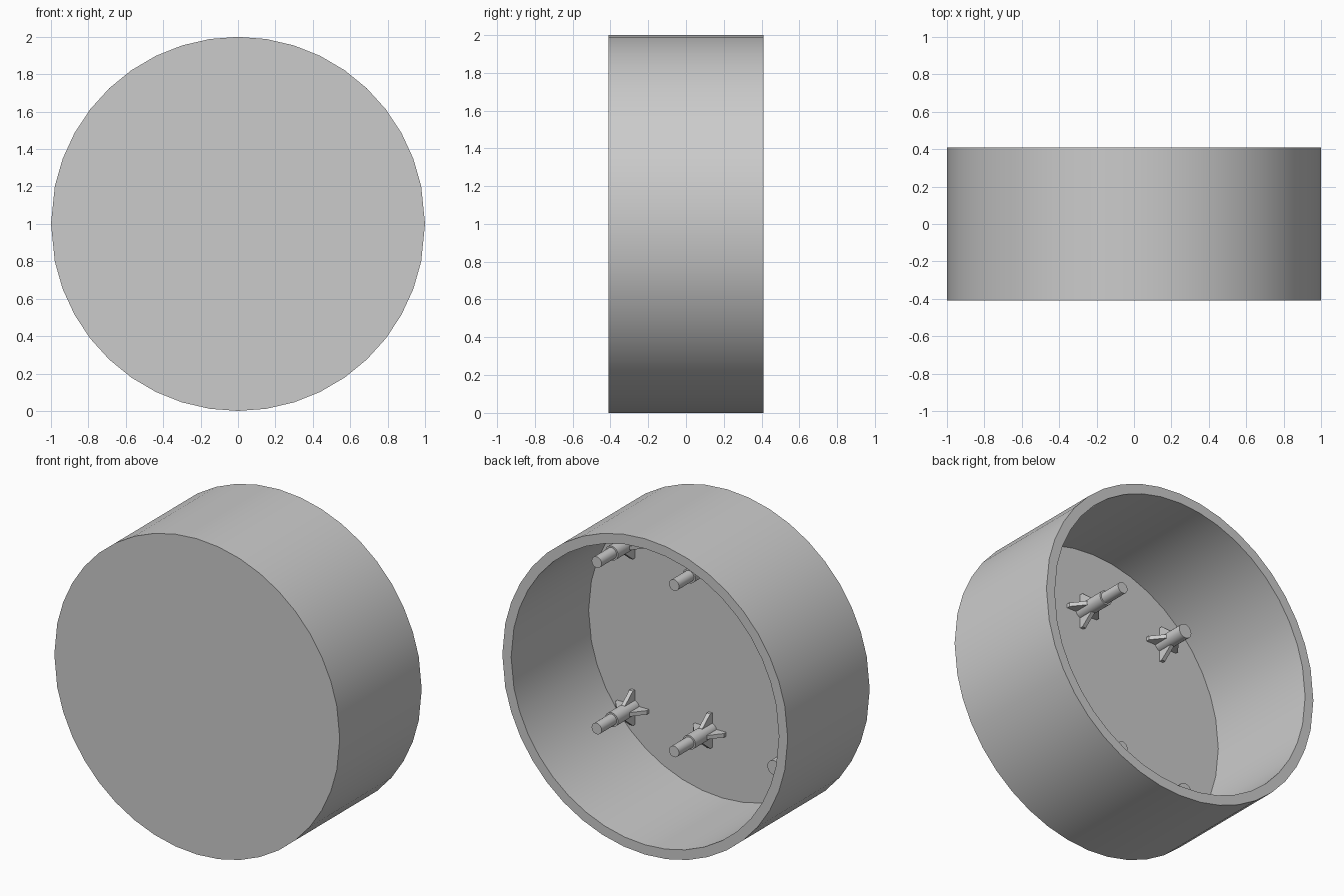
import bpy, bmesh, math
from mathutils import Matrix, Vector

if "Cube" in bpy.data.objects:
    bpy.data.objects.remove(bpy.data.objects["Cube"])

# One plain grey for the whole model
grey = bpy.data.materials.new("light_grey")
grey.use_nodes = True
grey.diffuse_color = (0.6, 0.6, 0.6, 1)
grey.node_tree.nodes["Principled BSDF"].inputs["Base Color"].default_value = (0.6, 0.6, 0.6, 1)

FRONT, BACK, FLOOR = -0.41, 0.41, -0.365
BOSS_TOP, PIN_TOP = -0.15, 0.0


def make_mesh(name, bm):
    bmesh.ops.recalc_face_normals(bm, faces=bm.faces)
    # Smooth the round sides, keep the rims crisp
    for face in bm.faces:
        face.smooth = True
    for edge in bm.edges:
        edge.smooth = len(edge.link_faces) == 2 and edge.calc_face_angle() < math.radians(30)
    mesh = bpy.data.meshes.new(name)
    bm.to_mesh(mesh)
    bm.free()
    mesh.materials.append(grey)
    return mesh


def place(name, mesh, x, z):
    obj = bpy.data.objects.new(name, mesh)
    obj.location = (x, 0, z)
    bpy.context.collection.objects.link(obj)


def turned(name, profile, angles):
    """Turn (radius, y) points about the y axis and close both ends."""
    bm = bmesh.new()
    rings = [[bm.verts.new((r * math.cos(a), y, r * math.sin(a))) for a in angles]
             for r, y in profile]
    for lower, upper in zip(rings, rings[1:]):
        for i in range(len(angles)):
            bm.faces.new((lower[i - 1], lower[i], upper[i], upper[i - 1]))
    bm.faces.new(rings[0])
    bm.faces.new(rings[-1])
    return make_mesh(name, bm)


def fins(name):
    """Four sloped ribs around a post."""
    bm = bmesh.new()
    outline = [(0.02, FLOOR), (0.11, FLOOR), (0.11, FLOOR + 0.02),
               (0.045, FLOOR + 0.1), (0.02, FLOOR + 0.1)]
    for k in range(4):
        turn = Matrix.Rotation(k * math.pi / 2, 3, 'Y')
        sides = [[bm.verts.new(turn @ Vector((r, y, t))) for r, y in outline]
                 for t in (-0.0125, 0.0125)]
        for i in range(len(outline)):
            bm.faces.new((sides[0][i - 1], sides[0][i], sides[1][i], sides[1][i - 1]))
        for side in sides:
            bm.faces.new(side)
    return make_mesh(name, bm)


# Round shell, open at the back
half = [0] + [math.radians(11.7 + 8.7 * k) for k in range(19)]
rim = half + [a + math.pi for a in half]
shell = turned("shell", [(1, FRONT), (1, BACK), (0.938, BACK), (0.938, FLOOR)], rim)
place("shell", shell, 0, 1)

# Ribbed posts on the inner floor, in two rows of three
circle = [math.tau * k / 24 for k in range(24)]
boss = turned("boss", [(0.045, FLOOR), (0.045, BOSS_TOP)], circle)
pin = turned("pin", [(0.035, BOSS_TOP), (0.035, PIN_TOP)], circle)
ribs = fins("ribs")
for row, z in (("lower", 0.473), ("upper", 1.527)):
    for column, x in (("left", 0.626), ("middle", 0.084), ("right", -0.51)):
        label = f"{row}_{column}"
        place(f"boss_{label}", boss, x, z)
        place(f"ribs_{label}", ribs, x, z)
        # The right column has no locating pins
        if column != "right":
            place(f"pin_{label}", pin, x, z)
